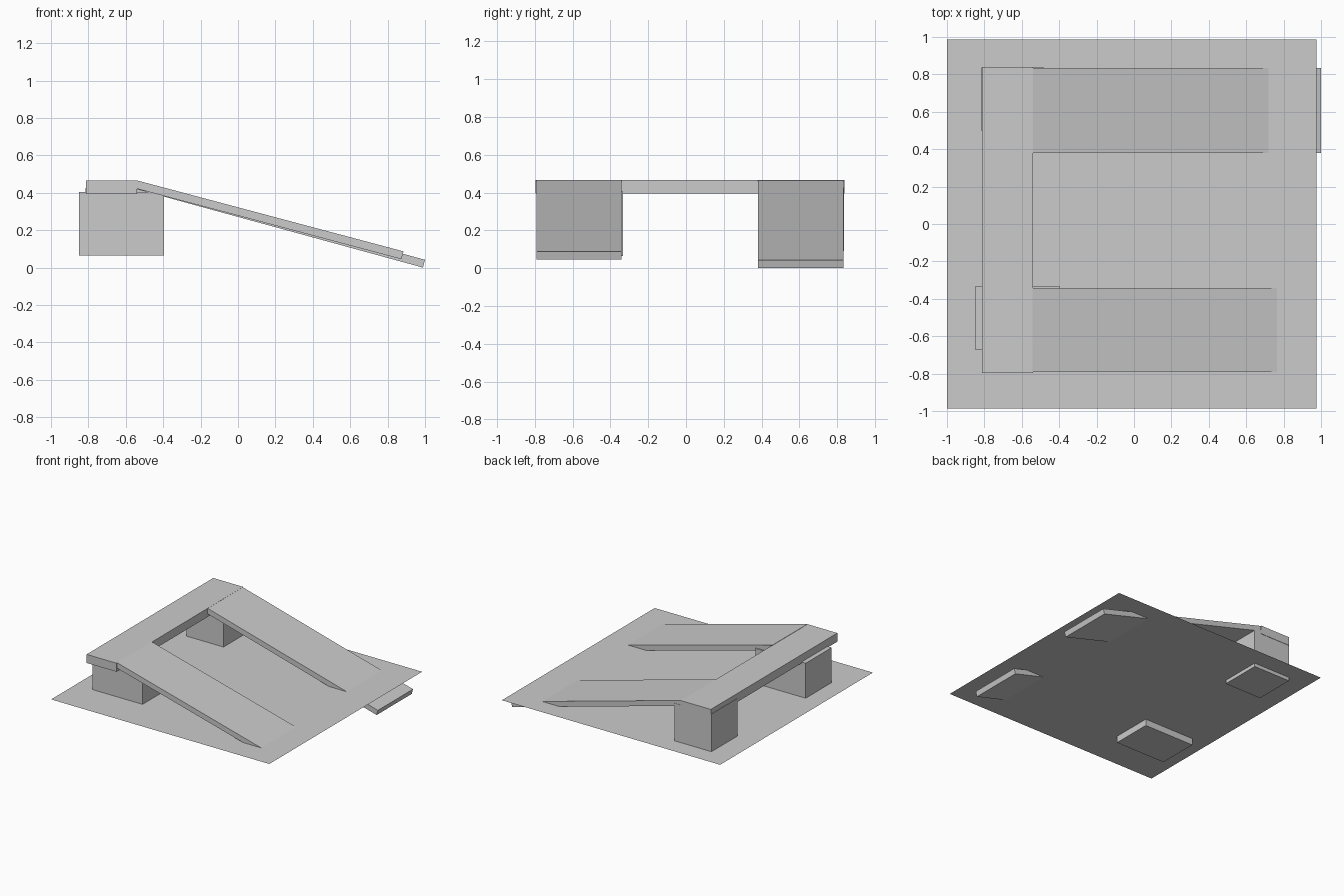
import bpy, bmesh
from mathutils import Vector

if "Cube" in bpy.data.objects:
    bpy.data.objects.remove(bpy.data.objects["Cube"])


def box(name, x0, x1, y0, y1, z0, z1):
    bpy.ops.mesh.primitive_cube_add(size=1, location=((x0 + x1) / 2, (y0 + y1) / 2, (z0 + z1) / 2))
    ob = bpy.context.object
    ob.name = name
    ob.scale = (x1 - x0, y1 - y0, z1 - z0)
    return ob


def ramp(name, top, end, y0, y1, thick):
    # sloped plank: rectangle in the xz plane, extruded along y
    a, b = Vector((top[0], 0, top[1])), Vector((end[0], 0, end[1]))
    d = (b - a).normalized()
    down = Vector((d.z, 0, -d.x)) * thick
    bm = bmesh.new()
    off = Vector((0, y0, 0))
    face = bm.faces.new([bm.verts.new(p + off) for p in (a, b, b + down, a + down)])
    ext = bmesh.ops.extrude_face_region(bm, geom=[face])
    verts = [g for g in ext["geom"] if isinstance(g, bmesh.types.BMVert)]
    bmesh.ops.translate(bm, verts=verts, vec=(0, y1 - y0, 0))
    bmesh.ops.recalc_face_normals(bm, faces=bm.faces[:])
    me = bpy.data.meshes.new(name)
    bm.to_mesh(me)
    bm.free()
    ob = bpy.data.objects.new(name, me)
    bpy.context.collection.objects.link(ob)
    return ob


# Thin base sheet, cut through by blocks and ramp ends
bpy.ops.mesh.primitive_plane_add(size=1, location=(-0.0125, 0, 0.119))
base = bpy.context.object
base.name = "base_sheet"
base.scale = (1.975, 1.975, 1)

# Raised walkway and its two supports
box("walkway", -0.812, -0.54, -0.797, 0.839, 0.395, 0.465)
box("front_block", -0.85, -0.395, -0.67, -0.333, 0.065, 0.405)
box("back_block", -0.816, -0.48, 0.498, 0.836, 0.09, 0.426)

# Two long ramps
ramp("front_ramp", (-0.542, 0.467), (0.885, 0.087), -0.791, -0.342, 0.043)
ramp("back_ramp", (-0.54, 0.464), (1.0, 0.042), 0.38, 0.834, 0.043)
